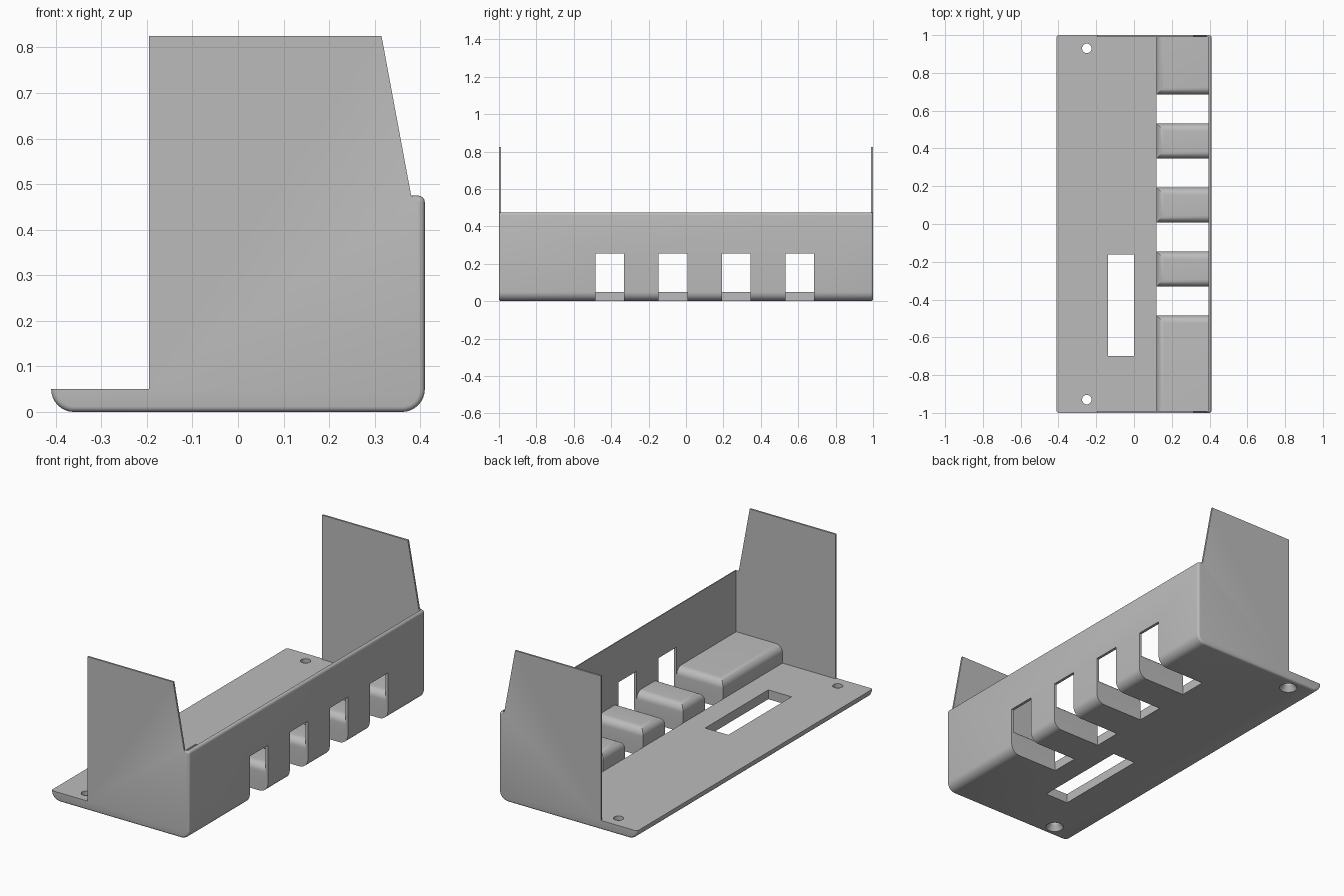
import bpy, bmesh, math

if "Cube" in bpy.data.objects:
    bpy.data.objects.remove(bpy.data.objects["Cube"])

grey = bpy.data.materials.new("light_grey")
grey.diffuse_color = (0.5, 0.5, 0.5, 1)
grey.use_nodes = True
grey.node_tree.nodes["Principled BSDF"].inputs["Base Color"].default_value = grey.diffuse_color


def make_object(name, bm):
    bmesh.ops.recalc_face_normals(bm, faces=bm.faces)
    me = bpy.data.meshes.new(name)
    bm.to_mesh(me)
    bm.free()
    me.materials.append(grey)
    ob = bpy.data.objects.new(name, me)
    bpy.context.collection.objects.link(ob)
    return ob


def add_box(bm, lo, hi):
    verts = bmesh.ops.create_cube(bm, size=1)["verts"]
    for v in verts:
        v.co = [(a + b) / 2 + c * (b - a) for a, b, c in zip(lo, hi, v.co)]


def loft(bm, rings):
    rings = [[bm.verts.new(p) for p in ring] for ring in rings]
    n = len(rings[0])
    for a, b in zip(rings, rings[1:]):
        for i in range(n):
            j = (i + 1) % n
            bm.faces.new((a[i], a[j], b[j], b[i]))
    bm.faces.new(rings[0][::-1])
    bm.faces.new(rings[-1])


def arc(cx, cz, r, a0, a1, n=8):
    return [(cx + r * math.cos(math.radians(a0 + (a1 - a0) * i / n)),
             cz + r * math.sin(math.radians(a0 + (a1 - a0) * i / n))) for i in range(n + 1)]


def cut(ob, cutter):
    # Use the first solver that gives a result
    cutter.hide_render = True
    mod = ob.modifiers.new("cut", "BOOLEAN")
    mod.operation = "DIFFERENCE"
    mod.object = cutter
    for solver in ("MANIFOLD", "EXACT", "FLOAT"):
        mod.solver = solver
        bpy.context.view_layer.update()
        result = bpy.data.meshes.new_from_object(
            ob.evaluated_get(bpy.context.evaluated_depsgraph_get()))
        if len(result.polygons) > len(ob.data.polygons) // 2:
            break
    ob.modifiers.clear()
    ob.data = result
    bpy.data.objects.remove(cutter)


def smooth(ob):
    bpy.ops.object.select_all(action="DESELECT")
    ob.select_set(True)
    bpy.context.view_layer.objects.active = ob
    bpy.ops.object.shade_smooth_by_angle(angle=math.radians(30))


FLOOR, WALL_X, WALL_Y, END_R = 0.05, 0.395, 0.99, 0.012
SLOTS = [(-0.485, -0.332), (-0.146, 0.007), (0.193, 0.346), (0.532, 0.685)]


# Tray: side profile lofted along y, inset towards the ends to round them
def profile(d):
    return (arc(-0.36, 0.05, 0.05 - d, 180, 270) + arc(0.36, 0.05, 0.05 - d, 270, 360)
            + arc(0.395, 0.46, 0.015 - d, 0, 90, 4)
            + [(0.38, 0.475), (0.315, 0.825), (-0.195, 0.825), (-0.195, FLOOR)])


steps = [math.radians(a) for a in (0, 22.5, 45, 67.5, 90)]
sections = [(-1 + END_R * (1 - math.sin(a)), END_R * (1 - math.cos(a))) for a in reversed(steps)]
sections += [(-y, d) for y, d in reversed(sections)]
bm = bmesh.new()
loft(bm, [[(x, y, z) for x, z in profile(d)] for y, d in sections])
tray = make_object("tray", bm)

bm = bmesh.new()
add_box(bm, (-1, -WALL_Y, FLOOR), (WALL_X, WALL_Y, 1))
cut(tray, make_object("interior_cutter", bm))

# Openings: wall slots, floor slot and countersunk screw holes
bm = bmesh.new()
for y0, y1 in SLOTS:
    add_box(bm, (0.12, y0, -0.1), (0.5, y1, 0.255))
add_box(bm, (-0.138, -0.698, -0.1), (0.0, -0.162, 0.1))
circle = [(math.cos(i * math.pi / 16), math.sin(i * math.pi / 16)) for i in range(32)]
for y in (-0.93, 0.93):
    loft(bm, [[(-0.25 + r * c, y + r * s, z) for c, s in circle]
              for r, z in ((0.045, -0.02), (0.045, 0.0), (0.025, 0.03), (0.025, 0.1))])
cut(tray, make_object("opening_cutter", bm))
smooth(tray)

# Raised blocks between the slots, rounded on their free top edges
bounds = [-WALL_Y] + [y for s in SLOTS for y in s] + [WALL_Y]
for k in range(0, len(bounds), 2):
    y0, y1 = bounds[k], bounds[k + 1]
    bm = bmesh.new()
    add_box(bm, (0.12, y0, FLOOR), (WALL_X, y1, 0.145))
    edges = []
    for e in bm.edges:
        m = (e.verts[0].co + e.verts[1].co) / 2
        free_side = any(abs(m.y - y) < 1e-4 and abs(y) < WALL_Y - 1e-4 for y in (y0, y1))
        if m.z > 0.144 and (m.x < 0.121 or free_side):
            edges.append(e)
    bmesh.ops.bevel(bm, geom=edges, offset=0.04, segments=8, profile=0.5, affect="EDGES")
    smooth(make_object("raised_block_%d" % (k // 2 + 1), bm))
